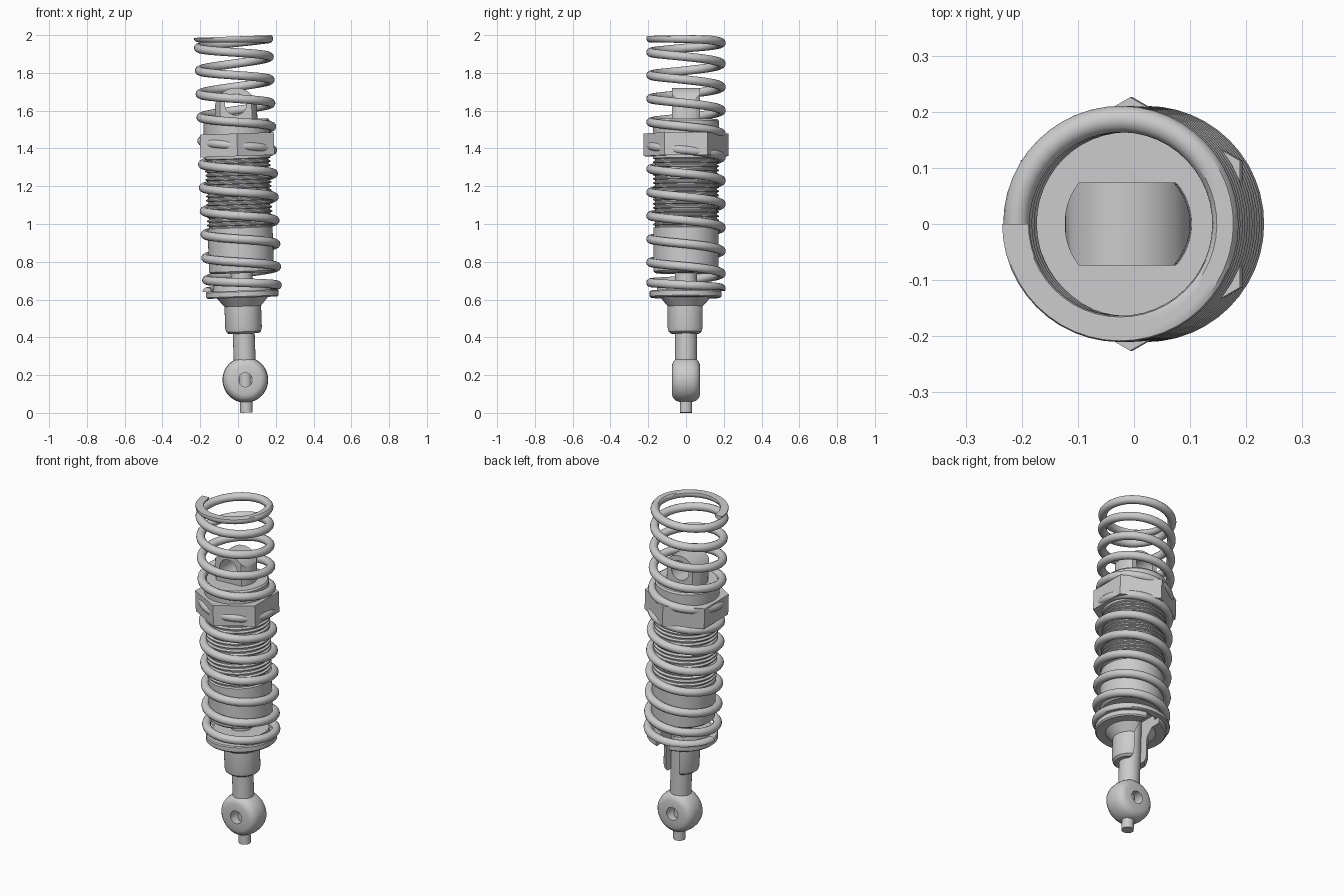
import bpy
import bmesh
from math import sin, cos, pi, radians
from mathutils import Matrix

default = bpy.data.objects.get("Cube")
if default:
    bpy.data.objects.remove(default, do_unlink=True)

# Everything is built on the z axis, then leaned slightly toward -x
TILT = Matrix.Translation((0.045, 0, 0)) @ Matrix.Rotation(radians(-2), 4, 'Y')

steel = bpy.data.materials.new("grey_steel")
steel.use_nodes = True
steel.diffuse_color = (0.6, 0.6, 0.6, 1)
steel.node_tree.nodes["Principled BSDF"].inputs["Base Color"].default_value = (0.6, 0.6, 0.6, 1)


def finish(name, bm):
    bmesh.ops.recalc_face_normals(bm, faces=bm.faces)
    mesh = bpy.data.meshes.new(name)
    bm.to_mesh(mesh)
    bm.free()
    mesh.materials.append(steel)
    obj = bpy.data.objects.new(name, mesh)
    bpy.context.collection.objects.link(obj)
    obj.matrix_world = TILT
    return obj


def lathe(name, profile, closed=False, segments=64, matrix=Matrix()):
    """Spin a (radius, height) profile about z; closed profiles make rings."""
    bm = bmesh.new()
    verts = [bm.verts.new((r, 0, z)) for r, z in profile]
    pairs = list(zip(verts, verts[1:]))
    if closed:
        pairs.append((verts[-1], verts[0]))
    edges = [bm.edges.new(p) for p in pairs]
    bmesh.ops.spin(bm, geom=verts + edges, cent=(0, 0, 0), axis=(0, 0, 1),
                   angle=2 * pi, steps=segments)
    bmesh.ops.remove_doubles(bm, verts=bm.verts, dist=0.0001)
    bm.transform(matrix)
    return finish(name, bm)


def cylinder(name, r, z0, z1, segments=64, matrix=Matrix()):
    return lathe(name, [(0, z0), (r, z0), (r, z1), (0, z1)], False, segments, matrix)


def box(name, size, centre):
    bm = bmesh.new()
    bmesh.ops.create_cube(bm, size=1)
    bm.transform(Matrix.Translation(centre) @ Matrix.Diagonal((*size, 1)))
    return finish(name, bm)


def activate(obj):
    bpy.ops.object.select_all(action='DESELECT')
    obj.select_set(True)
    bpy.context.view_layer.objects.active = obj


def cut(obj, tool, operation='DIFFERENCE'):
    activate(obj)
    mod = obj.modifiers.new("cut", 'BOOLEAN')
    mod.operation, mod.object, mod.solver = operation, tool, 'EXACT'
    bpy.ops.object.modifier_apply(modifier=mod.name)
    bpy.data.objects.remove(tool, do_unlink=True)


def across_y(z):
    """Turn a z-axis part to lie along y at height z."""
    return Matrix.Translation((0, 0, z)) @ Matrix.Rotation(pi / 2, 4, 'X')


def coil(name, keys, radius, wire, steps=48, sides=14):
    """Wire coil descending through (turn, height) keys, ground flat at both ends."""
    top, bottom = keys[0][1], keys[-1][1]
    bm = bmesh.new()
    rings = []
    for (t0, z0), (t1, z1) in zip(keys, keys[1:]):
        n = round((t1 - t0) * steps)
        for i in range(n + (t1 == keys[-1][0])):
            t = t0 + (t1 - t0) * i / n
            z = z0 + (z1 - z0) * i / n
            a = pi + 2 * pi * t
            ring = []
            for k in range(sides):
                b = 2 * pi * k / sides
                r = radius + wire * cos(b)
                h = max(bottom, min(top, z + wire * sin(b)))
                ring.append(bm.verts.new((r * cos(a), r * sin(a), h)))
            rings.append(ring)
    for p, q in zip(rings, rings[1:]):
        for k in range(sides):
            j = (k + 1) % sides
            bm.faces.new((p[k], p[j], q[j], q[k]))
    bm.faces.new(rings[0])
    bm.faces.new(rings[-1])
    return finish(name, bm)


parts = []

# Coil spring
parts.append(coil("spring", [(0, 1.994), (0.6, 1.972), (1, 1.94), (2, 1.82), (10, 0.827),
                             (11, 0.71), (11.5, 0.67), (12, 0.648)], 0.187, 0.0235))

# Damper body: plain lower tube, threaded upper tube, cap
profile = [(0, 0.74), (0.16, 0.74), (0.172, 0.75), (0.172, 0.98)]
pitch = 0.022
for i in range(17):
    z = 0.985 + pitch * i
    profile += [(0.163, z), (0.163, z + 0.006), (0.174, z + 0.01), (0.174, z + 0.016)]
profile += [(0.175, 1.38), (0.175, 1.545), (0.168, 1.555), (0, 1.555)]
parts.append(lathe("damper_body", profile))

# Hexagonal adjusting nut, corners toward front and back
parts.append(cylinder("adjusting_nut", 0.226, 1.36, 1.48, 6, Matrix.Rotation(pi / 2, 4, 'Z')))

# Upper mounting eye: arched slab trimmed by the round stock, with a cross hole
upper_eye = cylinder("upper_eye", 0.112, 1.61 - 0.06, 1.73)
arch = cylinder("arch_tool", 0.112, -0.074, 0.074, 64, across_y(1.61))
cut(arch, box("arch_base_tool", (0.224, 0.148, 0.12), (0, 0, 1.55)), 'UNION')
cut(upper_eye, arch, 'INTERSECT')
cut(upper_eye, cylinder("hole_tool", 0.057, -0.3, 0.3, 32, across_y(1.635)))
parts.append(upper_eye)

# Lower spring seat with a slot at the back
seat = lathe("spring_seat", [(0.05, 0.42), (0.08, 0.42), (0.092, 0.43), (0.097, 0.45),
                             (0.097, 0.565), (0.135, 0.61), (0.185, 0.61), (0.192, 0.617),
                             (0.192, 0.642), (0.187, 0.648), (0.155, 0.648), (0.15, 0.68),
                             (0.05, 0.68)], closed=True)
cut(seat, box("slot_tool", (0.085, 0.3, 0.4), (0, 0.15, 0.56)))
parts.append(seat)

# Piston rod and lower rod end
parts.append(cylinder("piston_rod", 0.058, 0.25, 0.76, 40))
half = [(0.037, 0.074), (0.08, 0.074), (0.098, 0.067), (0.111, 0.053), (0.118, 0.032)]
ring = half + [(0.121, 0)] + [(r, -y) for r, y in reversed(half)]
parts.append(lathe("lower_eye", ring, True, 48, across_y(0.175)))
parts.append(cylinder("end_pin", 0.033, 0.001, 0.28, 32))

for part in parts:
    activate(part)
    bpy.ops.object.shade_smooth_by_angle(angle=radians(32))
bpy.ops.object.select_all(action='DESELECT')
